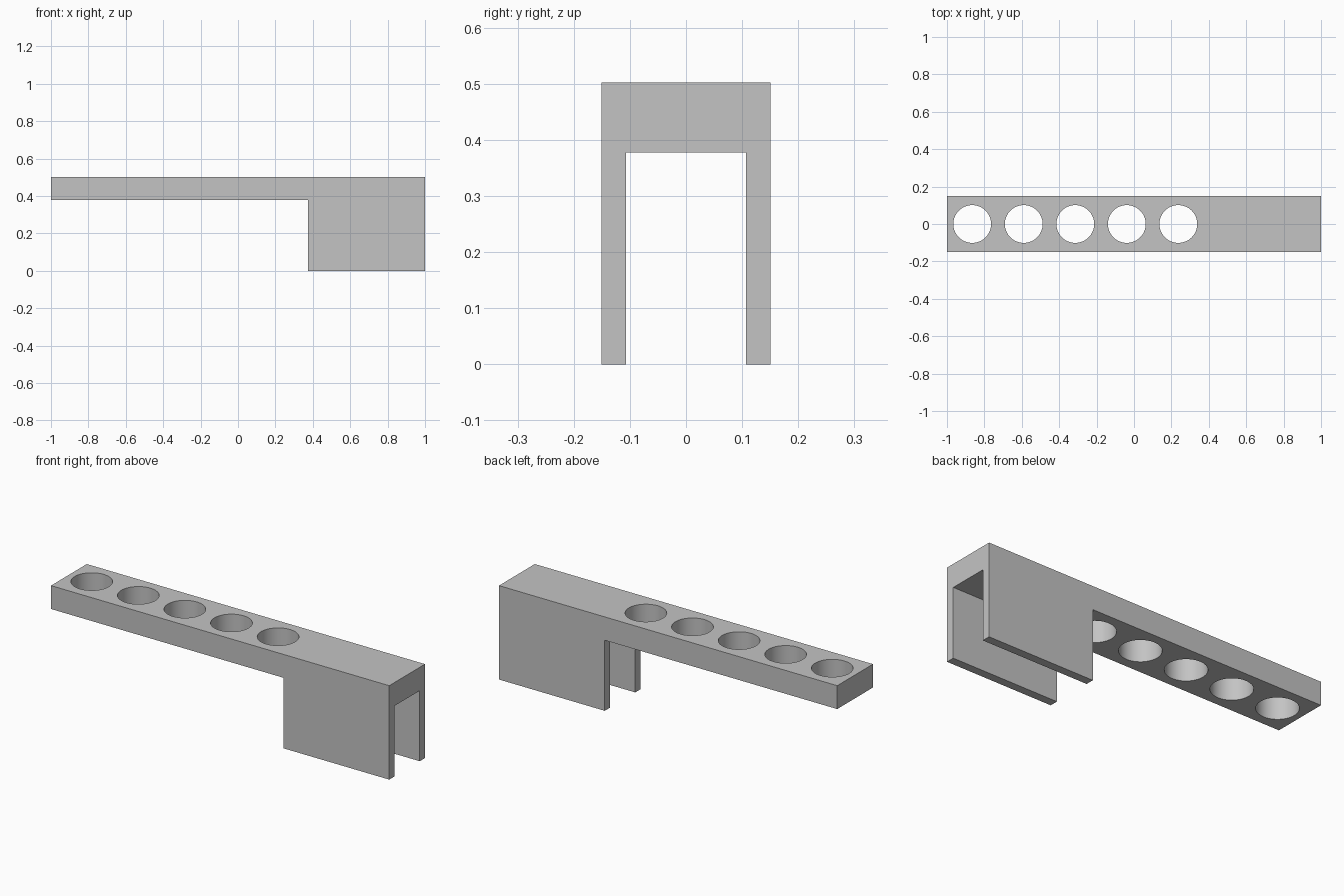
import bpy
import bmesh
from mathutils import Matrix, Vector

cube = bpy.data.objects.get("Cube")
if cube:
    bpy.data.objects.remove(cube, do_unlink=True)

HALF_Y = 0.151
SLOT_Y = 0.1065
TOP, UNDER = 0.502, 0.377
LEG_X = 0.375

grey = bpy.data.materials.new("plain grey")
grey.use_nodes = True
colour = (0.55, 0.55, 0.55, 1)
grey.diffuse_color = colour
grey.node_tree.nodes["Principled BSDF"].inputs["Base Color"].default_value = colour


def make_object(name, bm):
    bmesh.ops.recalc_face_normals(bm, faces=bm.faces)
    mesh = bpy.data.meshes.new(name)
    bm.to_mesh(mesh)
    bm.free()
    mesh.materials.append(grey)
    obj = bpy.data.objects.new(name, mesh)
    bpy.context.collection.objects.link(obj)
    return obj


def box(bm, low, high):
    low, high = Vector(low), Vector(high)
    place = Matrix.Translation((low + high) / 2) @ Matrix.Diagonal((*(high - low), 1))
    bmesh.ops.create_cube(bm, size=1, matrix=place)


# L-shaped side profile, extruded across the width
bm = bmesh.new()
profile = [(-1, UNDER), (LEG_X, UNDER), (LEG_X, 0), (1, 0), (1, TOP), (-1, TOP)]
face = bm.faces.new([bm.verts.new((x, -HALF_Y, z)) for x, z in profile])
side = bmesh.ops.extrude_face_region(bm, geom=[face])["geom"]
bmesh.ops.translate(bm, vec=(0, 2 * HALF_Y, 0),
                    verts=[v for v in side if isinstance(v, bmesh.types.BMVert)])
body = make_object("bracket_body", bm)

# Cutter for the slot between the two legs and the row of round holes
bm = bmesh.new()
box(bm, (LEG_X - 0.1, -SLOT_Y, -0.1), (1.1, SLOT_Y, UNDER))
slot = make_object("slot_cutter", bm)

bm = bmesh.new()
for i in range(5):
    bmesh.ops.create_cone(bm, cap_ends=True, segments=64, radius1=0.101, radius2=0.101,
                          depth=0.4, matrix=Matrix.Translation((-0.865 + 0.2755 * i, 0, 0.44)))
holes = make_object("hole_cutter", bm)

# Cut, then discard the cutters
bpy.context.view_layer.objects.active = body
for cutter in (slot, holes):
    cutter.hide_render = True
    mod = body.modifiers.new("cut", "BOOLEAN")
    mod.operation = "DIFFERENCE"
    mod.solver = "EXACT"
    mod.object = cutter
    bpy.ops.object.modifier_apply(modifier=mod.name)
    bpy.data.objects.remove(cutter, do_unlink=True)

# Smooth hole walls, sharp edges elsewhere
bpy.ops.object.select_all(action="DESELECT")
body.select_set(True)
bpy.ops.object.shade_smooth_by_angle(angle=0.5)
